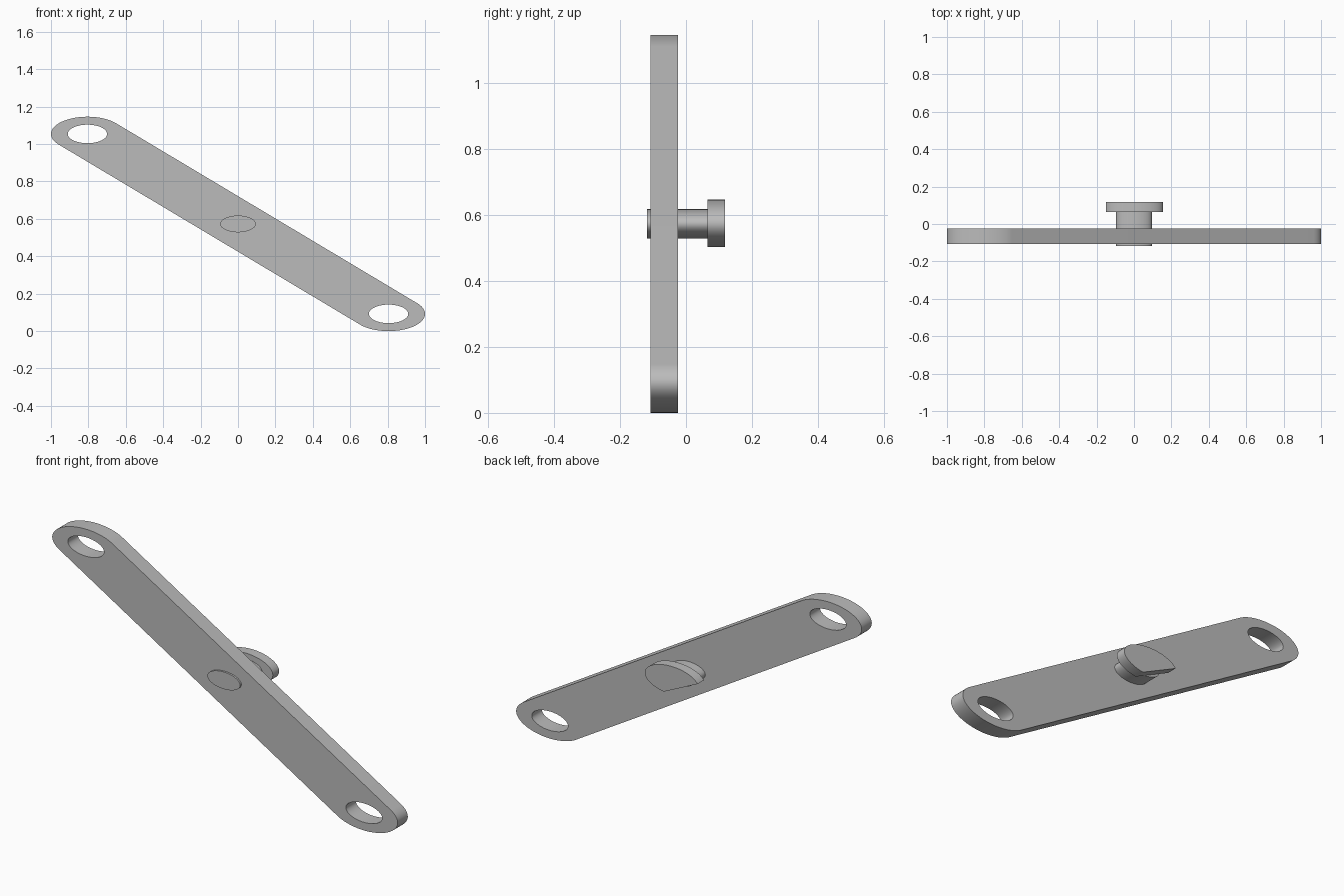
import bpy, bmesh
from math import sin, cos, pi, radians, atan2

cube = bpy.data.objects.get("Cube")
if cube:
    bpy.data.objects.remove(cube, do_unlink=True)

SQUASH = 0.472          # height of every round shape relative to its width
MID_Z = 0.573
END_X, END_Z = 0.805, 0.481

steel = bpy.data.materials.new("grey_metal")
steel.use_nodes = True
steel.diffuse_color = (0.5, 0.5, 0.5, 1)
steel.node_tree.nodes["Principled BSDF"].inputs["Base Color"].default_value = (0.5, 0.5, 0.5, 1)


def arc(cx, cz, r, start, sweep, n=64):
    """Points along a squashed arc; a full sweep leaves out the repeated end."""
    last = n if sweep >= 2 * pi else n - 1
    return [(cx + r * cos(start + sweep * i / last),
             cz + SQUASH * r * sin(start + sweep * i / last)) for i in range(n)]


def plate(name, loops, y0, y1):
    """Extrude outlines (inner loops become holes) between two depths."""
    cu = bpy.data.curves.new(name, 'CURVE')
    cu.dimensions = '2D'
    cu.fill_mode = 'BOTH'
    cu.extrude = (y1 - y0) / 2
    for pts in loops:
        sp = cu.splines.new('POLY')
        sp.points.add(len(pts) - 1)
        for p, (x, z) in zip(sp.points, pts):
            p.co = (x, z, 0, 1)
        sp.use_cyclic_u = True
    ob = bpy.data.objects.new(name, cu)
    bpy.context.collection.objects.link(ob)
    ob.rotation_euler.x = pi / 2
    ob.location = (0, (y0 + y1) / 2, MID_Z)
    bpy.ops.object.select_all(action='DESELECT')
    ob.select_set(True)
    bpy.context.view_layer.objects.active = ob
    bpy.ops.object.convert(target='MESH')
    ob = bpy.context.object
    ob.name = name
    bm = bmesh.new()
    bm.from_mesh(ob.data)
    bmesh.ops.remove_doubles(bm, verts=bm.verts, dist=1e-5)
    bmesh.ops.recalc_face_normals(bm, faces=bm.faces)
    bm.to_mesh(ob.data)
    bm.free()
    ob.data.materials.clear()
    ob.data.materials.append(steel)
    bpy.ops.object.shade_smooth_by_angle(angle=radians(30))
    return ob


# Slanted link bar with rounded ends and a hole at each end
lean = atan2(-END_Z / SQUASH, END_X)
outline = (arc(END_X, -END_Z, 0.195, lean - pi / 2, pi)
           + arc(-END_X, END_Z, 0.195, lean + pi / 2, pi))
holes = [arc(s * END_X, -s * END_Z, 0.105, 0, 2 * pi) for s in (1, -1)]
plate("link_bar", [outline] + holes, -0.108, -0.024)

# Pin through the middle of the bar
plate("pin_shaft", [arc(0, 0, 0.095, 0, 2 * pi)], -0.118, 0.066)

# Pin head with one flat side
half = radians(62)
plate("pin_head", [arc(0, 0, 0.156, radians(225) + half, 2 * pi - 2 * half)], 0.065, 0.118)
